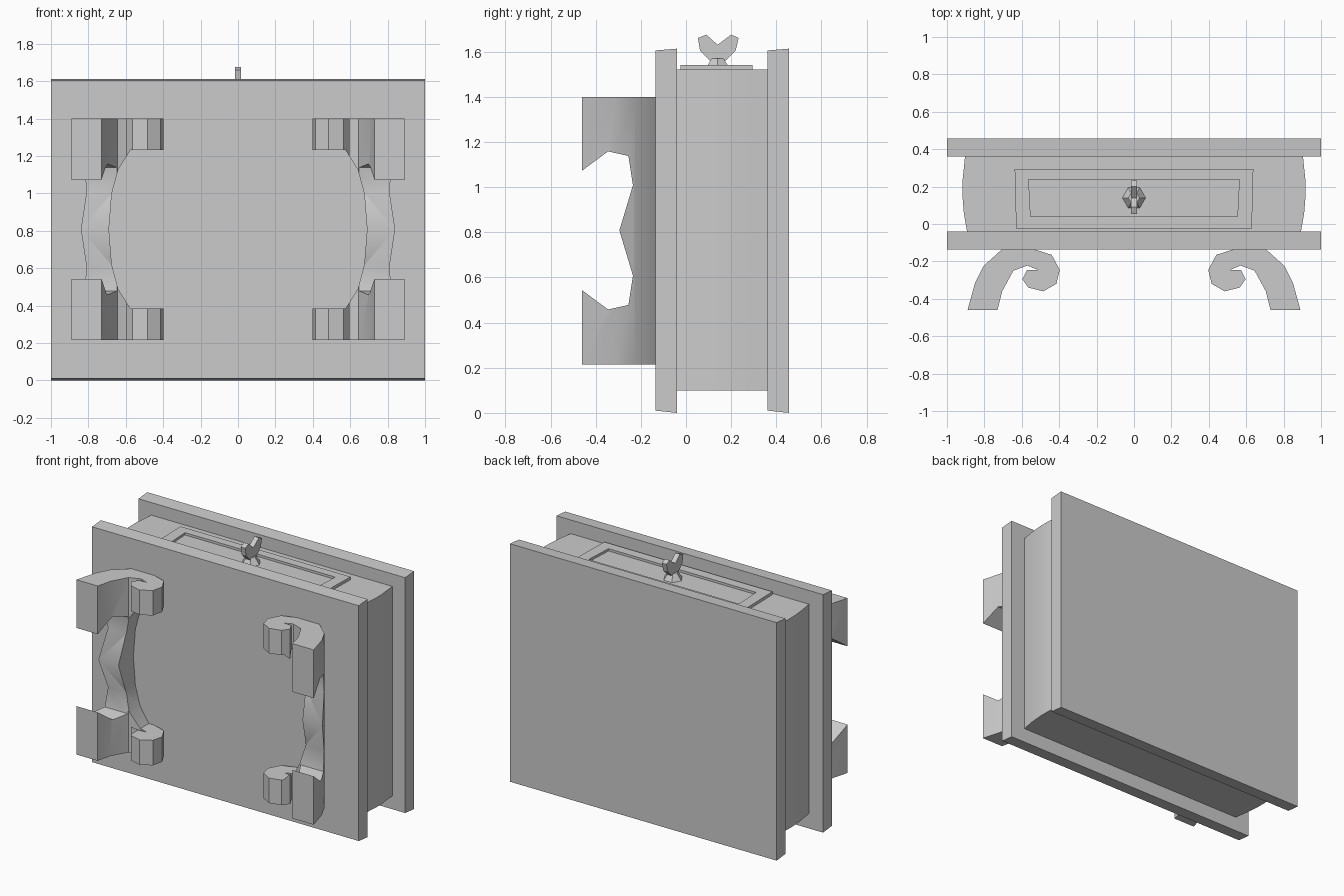
import bpy, bmesh
from mathutils import Vector

cube = bpy.data.objects.get("Cube")
if cube:
    bpy.data.objects.remove(cube, do_unlink=True)

grey = bpy.data.materials.new("plain grey")
grey.use_nodes = True
colour = (0.6, 0.6, 0.6, 1)
grey.diffuse_color = colour
grey.node_tree.nodes["Principled BSDF"].inputs["Base Color"].default_value = colour

AXES = {"x": lambda a, b, d: (d, a, b),
        "y": lambda a, b, d: (a, d, b),
        "z": lambda a, b, d: (a, b, d)}


def prism(name, outline, axis, start, end):
    """Extrude a flat outline along one axis."""
    place = AXES[axis]
    bm = bmesh.new()
    face = bm.faces.new([bm.verts.new(place(a, b, start)) for a, b in outline])
    out = bmesh.ops.extrude_face_region(bm, geom=[face])
    moved = [v for v in out["geom"] if isinstance(v, bmesh.types.BMVert)]
    bmesh.ops.translate(bm, verts=moved, vec=Vector(place(0, 0, end - start)))
    bmesh.ops.recalc_face_normals(bm, faces=bm.faces)
    mesh = bpy.data.meshes.new(name)
    bm.to_mesh(mesh)
    bm.free()
    mesh.materials.append(grey)
    obj = bpy.data.objects.new(name, mesh)
    bpy.context.collection.objects.link(obj)
    return obj


def rect(a0, a1, b0, b1):
    return [(a0, b0), (a1, b0), (a1, b1), (a0, b1)]


def carve(obj, cutters):
    """Subtract the cutters, keep the result and remove the cutters."""
    for cutter in cutters:
        mod = obj.modifiers.new("cut", "BOOLEAN")
        mod.operation, mod.solver, mod.object = "DIFFERENCE", "EXACT", cutter
    graph = bpy.context.evaluated_depsgraph_get()
    mesh = bpy.data.meshes.new_from_object(obj.evaluated_get(graph))
    obj.modifiers.clear()
    obj.data = mesh
    for cutter in cutters:
        bpy.data.objects.remove(cutter, do_unlink=True)


def smooth(obj, angle=0.6):
    bpy.ops.object.select_all(action="DESELECT")
    obj.select_set(True)
    bpy.context.view_layer.objects.active = obj
    bpy.ops.object.shade_smooth_by_angle(angle=angle)


# Two boards with slightly slanted ends
for name, y in (("front_board", -0.135), ("back_board", 0.362)):
    prism(name, [(y, 0.01), (y + 0.095, 0), (y + 0.095, 1.613), (y, 1.605)], "x", -1, 1)

# Body between the boards, with bowed sides
bow = [(0.893, -0.04), (0.91, 0.06), (0.918, 0.16), (0.918, 0.22), (0.903, 0.365)]
body = prism("body", bow + [(-x, y) for x, y in reversed(bow)], "z", 0.1, 1.52)
smooth(body)

# Drawer front with a sunken panel
drawer = prism("drawer_front", [(-0.63, -0.025), (0.63, -0.025), (0.638, 0.295), (-0.638, 0.295)],
               "z", 1.5, 1.54)
panel = prism("panel_cutter", [(-0.553, 0.04), (0.553, 0.04), (0.563, 0.237), (-0.563, 0.237)],
              "z", 1.524, 1.6)
carve(drawer, [panel])

# Knob: six-sided foot and a winged grip
bpy.ops.mesh.primitive_cone_add(vertices=6, radius1=0.065, radius2=0.03, depth=0.05,
                                location=(0, 0.14, 1.545), rotation=(0, 0, 0.5236))
foot = bpy.context.object
foot.name = "knob_foot"
foot.data.materials.append(grey)
prism("knob_grip", [(0.105, 1.56), (0.175, 1.56), (0.22, 1.605), (0.233, 1.66), (0.2, 1.675),
                    (0.14, 1.63), (0.09, 1.675), (0.053, 1.66), (0.062, 1.605)], "x", -0.017, 0.017)

# Scroll legs: a curled outline, carved from the side and from the front
scroll = [(0.89, -0.46), (0.85, -0.315), (0.805, -0.225), (0.70, -0.13), (0.55, -0.13),
          (0.44, -0.165), (0.397, -0.245), (0.415, -0.32), (0.485, -0.36), (0.565, -0.34),
          (0.597, -0.295), (0.573, -0.247), (0.515, -0.245), (0.57, -0.222), (0.645, -0.25),
          (0.705, -0.36), (0.73, -0.46)]
half_arch = [(-0.46, 0.265), (-0.345, 0.35), (-0.255, 0.33), (-0.235, 0.2)]
half_gap = [(0.3, 0.423), (0.575, 0.423), (0.64, 0.32), (0.675, 0.19)]
MID = 0.808


def mirrored(half, middle, sign=1):
    up = [(sign * a, MID + b) for a, b in half]
    down = [(sign * a, MID - b) for a, b in reversed(half)]
    return up + [(sign * middle, MID)] + down


for name, side in (("left_scroll_legs", 1), ("right_scroll_legs", -1)):
    legs = prism(name, [(side * x, y) for x, y in scroll], "z", 0.215, 1.4)
    arch = prism("arch_cutter", mirrored([(-0.6, 0.162)] + half_arch, -0.295), "x", -1.2, 1.2)
    gap = prism("gap_cutter", mirrored(half_gap, 0.69, side), "y", -0.7, -0.05)
    carve(legs, [arch, gap])
    smooth(legs)
